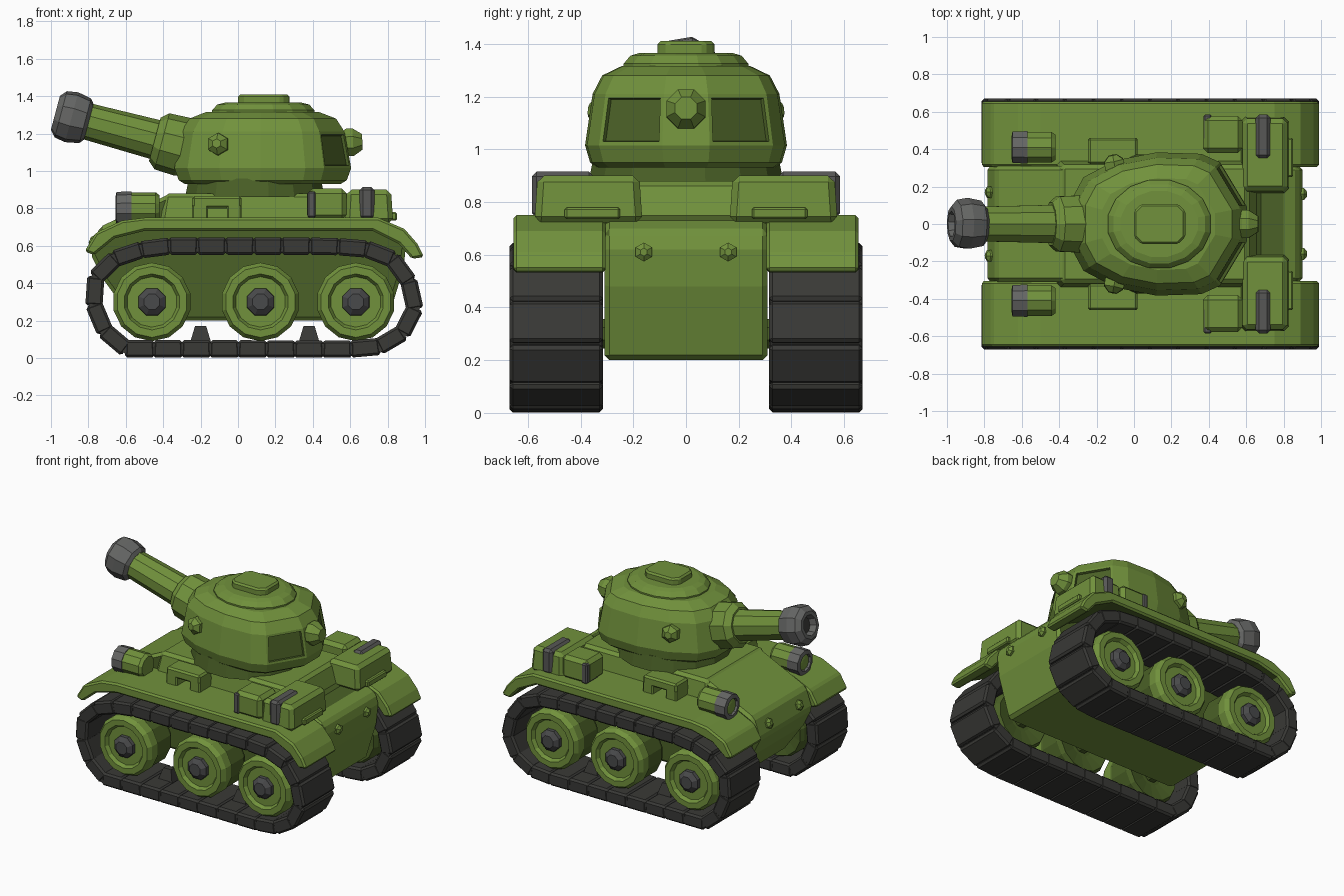
import bpy, bmesh, math
from mathutils import Vector

if "Cube" in bpy.data.objects:
    bpy.data.objects.remove(bpy.data.objects["Cube"])


def material(name, rgb):
    m = bpy.data.materials.new(name)
    m.diffuse_color = (*rgb, 1)
    m.use_nodes = True
    m.node_tree.nodes["Principled BSDF"].inputs["Base Color"].default_value = m.diffuse_color
    return m


GREEN = material("army green", (0.165, 0.285, 0.045))
DARK = material("dark green", (0.07, 0.12, 0.02))
TRACK = material("track charcoal", (0.041, 0.041, 0.037))
STEEL = material("steel grey", (0.13, 0.132, 0.128))
STRAP = material("strap grey", (0.095, 0.095, 0.092))
HUB = material("hub grey", (0.066, 0.067, 0.069))


def finish(name, bm, mat, bevel=0, mirror=False):
    bmesh.ops.recalc_face_normals(bm, faces=bm.faces)
    me = bpy.data.meshes.new(name)
    bm.to_mesh(me)
    bm.free()
    me.materials.append(mat)
    ob = bpy.data.objects.new(name, me)
    bpy.context.collection.objects.link(ob)
    if bevel:
        b = ob.modifiers.new("bevel", 'BEVEL')
        b.width, b.segments, b.limit_method = bevel, 1, 'ANGLE'
    if mirror:
        m = ob.modifiers.new("mirror", 'MIRROR')
        m.use_axis = (False, True, False)
        m.use_mirror_merge = False
    return ob


def paint(ob, mat, rule):
    """Give the faces that satisfy the rule a second colour."""
    ob.data.materials.append(mat)
    for f in ob.data.polygons:
        if rule(f.center, f.normal):
            f.material_index = 1


def add_loft(bm, rings, closed=False):
    """Skin a row of equal point rings, capped unless closed on itself."""
    vs = [[bm.verts.new(p) for p in r] for r in rings]
    n = len(vs[0])
    pairs = list(zip(vs, vs[1:])) + ([(vs[-1], vs[0])] if closed else [])
    for a, b in pairs:
        for i in range(n):
            j = (i + 1) % n
            bm.faces.new((a[i], a[j], b[j], b[i]))
    if not closed:
        bm.faces.new(vs[0])
        bm.faces.new(vs[-1])


def loft(name, rings, mat, bevel=0, mirror=False, closed=False):
    bm = bmesh.new()
    add_loft(bm, rings, closed)
    return finish(name, bm, mat, bevel, mirror)


def prism(name, pts, y0, y1, mat, **kw):
    return loft(name, [[(x, y, z) for x, z in pts] for y in (y0, y1)], mat, **kw)


def box(name, x, y, z, mat, bevel=0.02, mirror=True, taper=0.0):
    rings = []
    for h, t in ((z[0], 0), (z[1], taper)):
        rings.append([(x[0] + t, y[0] + t, h), (x[1] - t, y[0] + t, h),
                      (x[1] - t, y[1] - t, h), (x[0] + t, y[1] - t, h)])
    return loft(name, rings, mat, bevel, mirror)


def lathe(name, origin, axis, profile, mat, sides=12, mirror=False):
    """Turn (radius, height) pairs around an axis."""
    q = Vector(axis).normalized().to_track_quat('Z', 'Y')
    o = Vector(origin)
    rings = []
    for r, h in profile:
        angles = [2 * math.pi * (i + 0.5) / sides for i in range(sides)]
        rings.append([o + q @ Vector((r * math.cos(a), r * math.sin(a), h)) for a in angles])
    return loft(name, rings, mat, 0, mirror)


# Hull with sloping nose and rear plate; dark wheel wells and rear recess
hull = prism("hull", [(-0.56, 0.2), (0.80, 0.2), (0.885, 0.48), (0.90, 0.62), (0.88, 0.69),
                      (0.80, 0.73), (0.66, 0.73), (0.61, 0.88), (-0.36, 0.88), (-0.74, 0.70),
                      (-0.79, 0.56), (-0.72, 0.42)], -0.31, 0.31, GREEN, bevel=0.02)
paint(hull, DARK, lambda c, n: abs(n.y) > 0.9 or (n.z > 0.9 and 0.66 < c.x < 0.8))
box("upper_deck", (-0.42, 0.64), (-0.345, 0.345), (0.70, 0.88), GREEN, 0.02, False, 0.03)

# Bolts on hull nose and rear plate
BOLT = [(0.036, -0.01), (0.036, 0.015), (0.015, 0.03)]
lathe("rear_bolt", (0.895, 0.16, 0.61), (1, 0, 0), BOLT, GREEN, 6, True)
lathe("nose_bolt", (-0.765, 0.17, 0.62), (-1, 0, 0.4), BOLT, GREEN, 6, True)

# Fenders over the tracks, dark underneath
fender = prism("fender", [(-0.82, 0.57), (-0.76, 0.67), (-0.62, 0.735), (-0.5, 0.75),
                          (0.75, 0.75), (0.89, 0.69), (0.96, 0.61), (0.995, 0.54),
                          (0.93, 0.53), (0.86, 0.61), (0.72, 0.68), (-0.5, 0.68),
                          (-0.66, 0.64), (-0.77, 0.55)],
               0.305, 0.655, GREEN, bevel=0.012, mirror=True)
paint(fender, DARK, lambda c, n: n.z < -0.5 and -0.7 < c.x < 0.9)

# Track path, resampled into equal links
PATH = [(-0.60, 0.05), (0.70, 0.048), (0.83, 0.08), (0.92, 0.18), (0.95, 0.28), (0.91, 0.42),
        (0.845, 0.52), (0.72, 0.58), (0.50, 0.598), (-0.40, 0.598), (-0.60, 0.565),
        (-0.735, 0.485), (-0.775, 0.40), (-0.77, 0.28), (-0.71, 0.14), (-0.66, 0.08)]


def resample(pts, n):
    pts = [Vector(p) for p in pts]
    segs = list(zip(pts, pts[1:] + pts[:1]))
    pitch = sum((b - a).length for a, b in segs) / n
    out, left = [], 0.0
    for a, b in segs:
        length = (b - a).length
        while left < length - 1e-6:
            out.append(a.lerp(b, left / length))
            left += pitch
        left -= length
    return out[:n]


pts = resample(PATH, 27)
bm = bmesh.new()
belt = []
for i, a in enumerate(pts):
    b = pts[(i + 1) % len(pts)]
    t = (b - a).normalized()
    n = Vector((t.y, -t.x)) * 0.046
    e = t * 0.006
    quad = [a - n - e * 0.3, b - n + e * 0.3, b + n + e, a + n - e]
    add_loft(bm, [[(p.x, y, p.y) for p in quad] for y in (0.315, 0.67)])
    m = n * 0.65
    belt.append([(a.x - m.x, 0.318, a.y - m.y), (a.x - m.x, 0.667, a.y - m.y),
                 (a.x + m.x, 0.667, a.y + m.y), (a.x + m.x, 0.318, a.y + m.y)])
finish("track_links", bm, TRACK, 0.013, True)
loft("track_belt", belt, TRACK, mirror=True, closed=True)
# Guide teeth inside the lower run
for x in (-0.2, 0.38):
    box("track_guide", (x - 0.06, x + 0.06), (0.44, 0.54), (0.07, 0.17), TRACK, 0, True, 0.03)

# Road wheels: green face, dark drum, grey hub
for x in (-0.46, 0.12, 0.63):
    wheel = lathe("wheel", (x, 0, 0.3), (0, 1, 0),
                  [(0.08, 0.38), (0.19, 0.36), (0.205, 0.39), (0.205, 0.53), (0.21, 0.54),
                   (0.21, 0.60), (0.19, 0.63), (0.15, 0.63), (0.135, 0.605), (0.09, 0.605)],
                  GREEN, 14, True)
    paint(wheel, DARK, lambda c, n: c.y < 0.535)
    lathe("wheel_hub", (x, 0, 0.3), (0, 1, 0),
          [(0.08, 0.58), (0.077, 0.63), (0.045, 0.655)], HUB, 8, True)
    lathe("axle", (x, 0, 0.3), (0, 1, 0), [(0.06, 0.29), (0.06, 0.40)], DARK, 8, True)

# Headlights
lathe("headlight_body", (-0.42, 0.41, 0.80), (-1, 0, 0),
      [(0.07, 0), (0.086, 0.02), (0.086, 0.17)], GREEN, 10, True)
lathe("headlight_rim", (-0.42, 0.41, 0.80), (-1, 0, 0),
      [(0.091, 0.15), (0.088, 0.23), (0.06, 0.235), (0.055, 0.215)], STEEL, 10, True)
lathe("headlight_lens", (-0.42, 0.41, 0.80), (-1, 0, 0),
      [(0.054, 0.2), (0.054, 0.222), (0.03, 0.228)], GREEN, 10, True)

# Side brackets beside the turret
box("bracket_top", (-0.245, 0.02), (0.32, 0.46), (0.80, 0.865), GREEN, 0.012)
for x0, x1 in ((-0.245, -0.16), (-0.06, 0.02)):
    box("bracket_leg", (x0, x1), (0.32, 0.46), (0.74, 0.82), GREEN, 0.008)

# Rear stowage boxes with straps
box("rear_stowage_box", (0.57, 0.83), (0.165, 0.575), (0.72, 0.90), GREEN, 0.025, True, 0.012)
box("side_stowage_box", (0.37, 0.58), (0.38, 0.578), (0.74, 0.905), GREEN, 0.025)
box("rear_strap", (0.65, 0.73), (0.35, 0.585), (0.74, 0.915), STRAP, 0.018)
box("side_strap", (0.372, 0.415), (0.45, 0.585), (0.75, 0.89), STRAP, 0.008)
box("rear_box_ledge", (0.81, 0.85), (0.25, 0.46), (0.735, 0.78), GREEN, 0.008)

# Turret: one outline scaled through several heights
half = [(-0.34, 0.12), (-0.27, 0.25), (-0.10, 0.34), (0.12, 0.383), (0.36, 0.375),
        (0.46, 0.33), (0.605, 0.09)]
outline = half + [(x, -y) for x, y in reversed(half)]
CX = 0.13
levels = [(0.93, 0.88), (0.95, 0.95), (1.015, 1.0), (1.21, 0.925), (1.28, 0.83), (1.315, 0.64)]
rings = [[(CX + (x - CX) * s, y * s, z) for x, y in outline] for z, s in levels]
bm = bmesh.new()
add_loft(bm, rings)
bmesh.ops.recalc_face_normals(bm, faces=bm.faces)
panels = []
for f in bm.faces:
    c = f.calc_center_median()
    if 1.05 < c.z < 1.2 and c.x > 0.45 and 0.1 < abs(c.y) < 0.3:
        panels.append(f)
# Recessed dark rear panels
bmesh.ops.inset_individual(bm, faces=panels, thickness=0.022, depth=0)
walls = bmesh.ops.inset_individual(bm, faces=panels, thickness=0.005, depth=-0.015)["faces"]
for f in panels + walls:
    f.material_index = 1
finish("turret", bm, GREEN).data.materials.append(DARK)

# Turret ring, cupola, hatch
lathe("turret_ring", (0.09, 0, 0), (0, 0, 1), [(0.38, 0.86), (0.36, 0.96)], DARK, 16)
lathe("cupola", (CX + 0.005, 0, 0), (0, 0, 1),
      [(0.28, 1.29), (0.28, 1.325), (0.25, 1.355), (0.21, 1.365)], GREEN, 16).scale.y = 0.86
hatch = [(0.0, 0.07), (0.04, 0.108), (0.235, 0.108), (0.275, 0.07)]
hatch += [(x, -y) for x, y in reversed(hatch)]
loft("hatch", [[(x, y, z) for x, y in hatch] for z in (1.35, 1.41)], GREEN, 0.012)

# Side and rear knobs on the turret
lathe("side_knob", (-0.1, 0.295, 1.14), (-0.2, 1, 0.1),
      [(0.062, 0), (0.06, 0.045), (0.025, 0.075)], GREEN, 6, True)
lathe("rear_knob", (0.54, 0, 1.15), (1, 0, 0.05),
      [(0.05, 0), (0.08, 0.04), (0.08, 0.075), (0.045, 0.125)], GREEN, 8)

# Gun: mantlet, barrel, muzzle with dark bore
P, D = (-0.30, 0, 1.13), (-0.966, 0, 0.258)
lathe("mantlet", P, D, [(0.14, -0.06), (0.16, 0.0), (0.155, 0.11), (0.12, 0.15)], GREEN, 10)
lathe("barrel", P, D, [(0.108, 0.1), (0.097, 0.56)], GREEN, 10)
lathe("muzzle", P, D, [(0.10, 0.515), (0.125, 0.535), (0.14, 0.61), (0.13, 0.67),
                       (0.095, 0.70), (0.07, 0.70), (0.06, 0.65)], STEEL, 9)
lathe("muzzle_bore", P, D, [(0.058, 0.64), (0.058, 0.655)], TRACK, 9)
